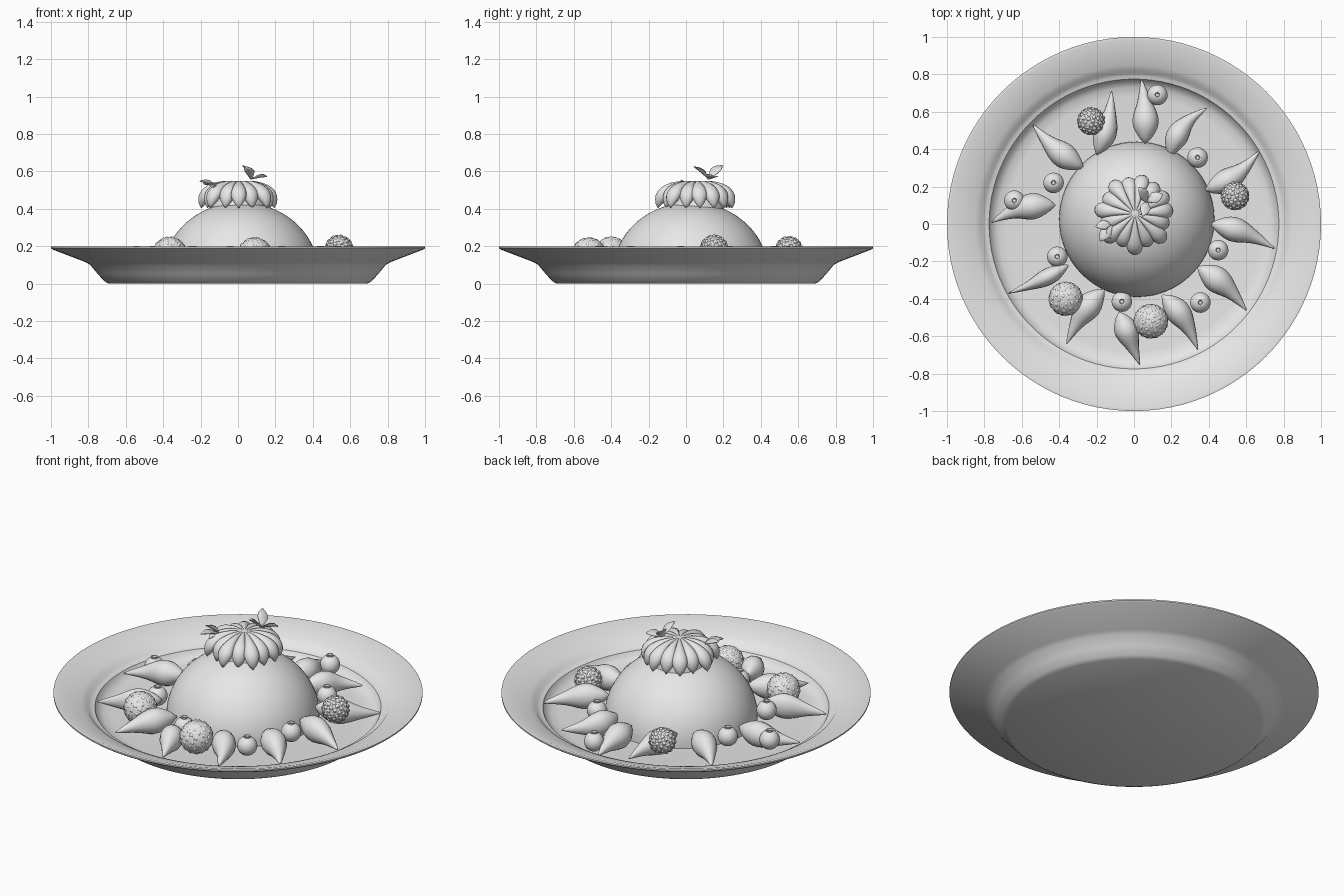
import bpy, bmesh, math
from math import sin, cos, pi, radians
from mathutils import Vector, Matrix

if "Cube" in bpy.data.objects:
    bpy.data.objects.remove(bpy.data.objects["Cube"])

GREY = (0.8, 0.8, 0.8, 1)
mat = bpy.data.materials.new("pale grey")
mat.use_nodes = True
mat.diffuse_color = GREY
mat.node_tree.nodes["Principled BSDF"].inputs["Base Color"].default_value = GREY


def finish(bm, name, angle=40):
    bmesh.ops.recalc_face_normals(bm, faces=bm.faces)
    mesh = bpy.data.meshes.new(name)
    bm.to_mesh(mesh)
    bm.free()
    mesh.materials.append(mat)
    for p in mesh.polygons:
        p.use_smooth = True
    mesh.set_sharp_from_angle(angle=radians(angle))
    obj = bpy.data.objects.new(name, mesh)
    bpy.context.collection.objects.link(obj)
    return obj


def loft(name, rings, angle=40):
    """Skin a list of equal rings and cap both ends."""
    bm = bmesh.new()
    loops = [[bm.verts.new(p) for p in ring] for ring in rings]
    n = len(loops[0])
    for a, b in zip(loops, loops[1:]):
        for i in range(n):
            j = (i + 1) % n
            bm.faces.new((a[i], a[j], b[j], b[i]))
    bm.faces.new(loops[0])
    bm.faces.new(loops[-1])
    return finish(bm, name, angle)


def lathe(name, profile, centre=(0, 0), n=96, angle=40):
    return loft(name, [[(centre[0] + r * cos(2 * pi * i / n), centre[1] + r * sin(2 * pi * i / n), z)
                        for i in range(n)] for r, z in profile], angle)


def sweep(name, path, radii, up, width, depth, n=14):
    """Oval tube along a path, its width across and its depth along up."""
    rings = []
    for k, p in enumerate(path):
        t = (path[min(k + 1, len(path) - 1)] - path[max(k - 1, 0)]).normalized()
        side = t.cross(up).normalized()
        top = side.cross(t)
        rings.append([p + side * (cos(2 * pi * i / n) * width * radii[k])
                      + top * (sin(2 * pi * i / n) * depth * radii[k]) for i in range(n)])
    return loft(name, rings, 60)


# Plate with a sloping rim and a stepped well
lathe("plate", [(0.01, 0), (0.69, 0), (0.715, 0.013), (0.75, 0.052), (0.79, 0.1), (0.815, 0.115),
                (0.99, 0.182), (1, 0.19), (1, 0.198), (0.985, 0.2), (0.85, 0.15), (0.82, 0.138),
                (0.805, 0.12), (0.79, 0.114), (0.775, 0.11), (0.762, 0.085), (0.73, 0.066),
                (0.68, 0.06), (0.01, 0.06)])

# Domed pudding
dome = [(0.415 * cos(a), 0.06 + 0.375 * sin(a)) for a in [radians(4 * k) for k in range(22)]]
lathe("pudding_dome", dome + [(0.005, 0.435)], (0.015, 0.025), 64)

# Fruit segments fanned over the dome
TEAR = [0.05, 0.45, 0.72, 0.92, 1, 0.97, 0.86, 0.7, 0.55, 0.42, 0.3, 0.18, 0.04]
STEPS = len(TEAR) - 1
for k in range(15):
    a = 2 * pi * k / 15 + 0.1
    out = Vector((cos(a), sin(a), 0))
    reach = 0.19 + 0.015 * sin(3 * k)
    path = []
    for s in range(STEPS + 1):
        b = radians(2 + 88 * s / STEPS)
        path.append(Vector((0.005, 0.055, 0.40)) + out * (reach * cos(b) ** 0.85) + Vector((0, 0, 0.145 * sin(b))))
    sweep("top_segment", path, TEAR, out + Vector((0, 0, 0.6)), 0.042, 0.034)
lathe("topping_core", [(0.15, 0.38), (0.14, 0.46), (0.1, 0.52), (0.01, 0.55)], (0.005, 0.055), 24)

# Curved wedges around the dome: thick end, tip, half width, bend
WEDGES = [(-.27, .30, -.54, .53, .068, .02), (-.20, .37, -.12, .71, .062, -.02),
          (.06, .43, .04, .77, .07, -.01), (.19, .36, .39, .62, .06, .04),
          (.38, .18, .67, .39, .064, -.03), (.41, .00, .75, -.13, .066, .02),
          (.34, -.23, .60, -.46, .07, .02), (.15, -.38, .34, -.67, .066, .025),
          (-.08, -.47, .03, -.75, .064, .0), (-.16, -.35, -.36, -.64, .068, -.02),
          (-.35, -.22, -.67, -.37, .046, .01), (-.42, .10, -.76, .01, .07, -.03)]
for x0, y0, x1, y1, w, bend in WEDGES:
    start, tip = Vector((x0, y0, 0.145)), Vector((x1, y1, 0.105))
    side = Vector((y0 - y1, x1 - x0, 0)).normalized()
    path = [start.lerp(tip, s / STEPS) + side * bend * sin(pi * s / STEPS) for s in range(STEPS + 1)]
    sweep("fruit_wedge", path, TEAR, Vector((0, 0, 1)), w, 0.072)


def ball(bm, centre, r, seg):
    bmesh.ops.create_uvsphere(bm, u_segments=seg, v_segments=seg // 2 + 2, radius=r,
                              matrix=Matrix.Translation(centre))


# Bumpy large berries: position, radius, bump height as a share of the radius
for x, y, z, r, rough in [(-.23, .55, .18, .075, .06), (.54, .15, .185, .077, .06),
                          (.09, -.52, .155, .093, .02), (-.365, -.40, .16, .092, .02)]:
    bm = bmesh.new()
    c = Vector((x, y, z))
    ball(bm, c, r * (1 - rough), 24)
    count = 90
    for i in range(count):
        h = 1 - 2 * (i + 0.5) / count
        a = i * 2.39996
        q = math.sqrt(1 - h * h)
        ball(bm, c + Vector((q * cos(a), q * sin(a), h)) * r * 0.85, r * 0.17, 8)
    finish(bm, "large_berry")

# Small round berries with a dimpled crown
for x, y in [(.125, .69), (.34, .355), (.45, -.14), (.355, -.42),
             (-.065, -.415), (-.41, -.175), (-.43, .22), (-.64, .125)]:
    skin = [(0.055 * cos(b), 0.135 + 0.055 * sin(b)) for b in [radians(d) for d in range(-85, 70, 11)]]
    lathe("small_berry", skin + [(0.02, 0.193), (0.013, 0.193), (0.009, 0.182)], (x, y), 20)


# Garnish leaves: thin folded blades
def leaf(base, tip, w):
    base, tip = Vector(base), Vector(tip)
    t = (tip - base).normalized()
    side = t.cross(Vector((0.2, 0.3, 1))).normalized()
    fold = side.cross(t)
    bm = bmesh.new()
    rows = []
    for s, k in [(0, .1), (.25, .6), (.5, 1), (.75, .8), (1, .08)]:
        p = base.lerp(tip, s) - fold * 0.012 * s * s
        rows.append([bm.verts.new(p + side * w * k * e + fold * 0.012 * abs(e) * k) for e in (-1, 0, 1)])
    for a, b in zip(rows, rows[1:]):
        for i in (0, 1):
            bm.faces.new((a[i], a[i + 1], b[i + 1], b[i]))
    obj = finish(bm, "garnish_leaf", 60)
    mod = obj.modifiers.new("thickness", "SOLIDIFY")
    mod.thickness = 0.004


SPRIG_A, SPRIG_B = (0.07, 0.12, 0.56), (-0.12, 0.0, 0.52)
for tip, w in [((.035, .19, .64), .03), ((.05, .05, .635), .028), ((.15, .16, .585), .03)]:
    leaf(SPRIG_A, tip, w)
for tip, w in [((-.2, -.01, .56), .025), ((-.18, -.09, .545), .03), ((-.13, -.08, .53), .022)]:
    leaf(SPRIG_B, tip, w)
